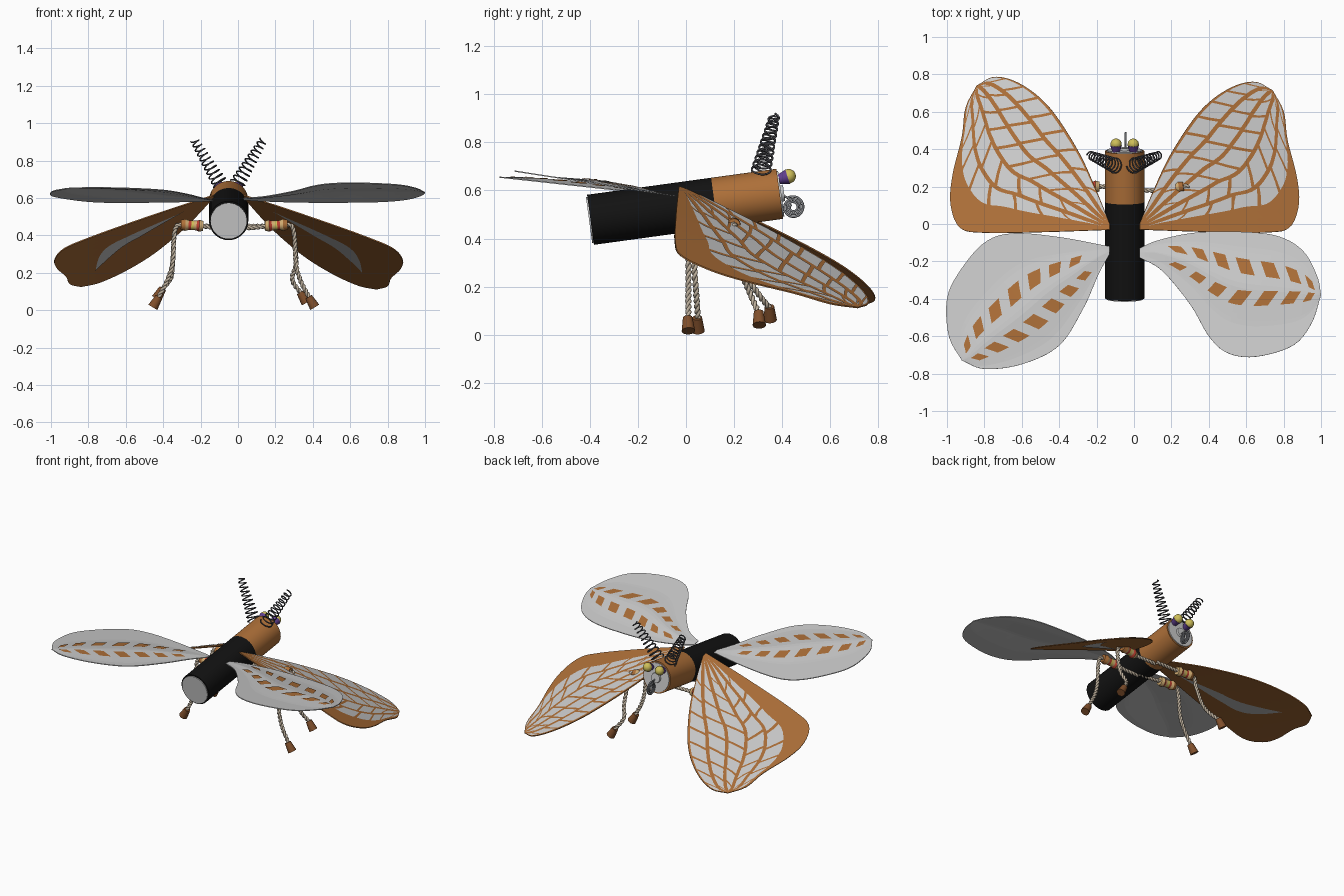
import bpy, math
from mathutils import Vector as V

if "Cube" in bpy.data.objects:
    bpy.data.objects.remove(bpy.data.objects["Cube"])

CX = -0.05   # symmetry line of the body


def mat(name, r, g, b):
    m = bpy.data.materials.new(name)
    m.diffuse_color = (r, g, b, 1)
    m.use_nodes = True
    m.node_tree.nodes["Principled BSDF"].inputs["Base Color"].default_value = m.diffuse_color
    return m


COPPER = mat("copper", 0.42, 0.16, 0.04)
BLACK = mat("black", 0.006, 0.006, 0.006)
YELLOW = mat("yellow", 0.62, 0.52, 0.10)
PURPLE = mat("purple", 0.12, 0.05, 0.28)
WIRE = mat("wire", 0.52, 0.44, 0.34)
FOOT = mat("foot_brown", 0.22, 0.08, 0.025)
TAN = mat("tan", 0.65, 0.42, 0.17)
RED = mat("red", 0.50, 0.05, 0.03)
DARK = mat("spring_steel", 0.07, 0.07, 0.08)
STEEL = mat("coil_steel", 0.22, 0.23, 0.25)


def cone(name, p, q, r1, r2, m=None, seg=32):
    p, q = V(p), V(q)
    bpy.ops.mesh.primitive_cone_add(vertices=seg, radius1=r1, radius2=r2,
                                    depth=(q - p).length, location=(p + q) / 2)
    o = bpy.context.object
    o.name = name
    o.rotation_euler = (q - p).to_track_quat('Z', 'Y').to_euler()
    if m:
        o.data.materials.append(m)
    bpy.ops.object.shade_smooth_by_angle()
    return o


def wire(name, pts, r, m):
    c = bpy.data.curves.new(name, 'CURVE')
    c.dimensions = '3D'
    c.bevel_depth, c.bevel_resolution, c.use_fill_caps = r, 2, True
    s = c.splines.new('POLY')
    s.points.add(len(pts) - 1)
    for a, b in zip(s.points, pts):
        a.co = (*b, 1)
    o = bpy.data.objects.new(name, c)
    bpy.context.collection.objects.link(o)
    c.materials.append(m)


def along(pts, t):
    """Catmull-Rom point on a list, t in 0..1 by chord length."""
    pts = [V(p) for p in pts]
    ls = [(b - a).length for a, b in zip(pts, pts[1:])]
    d, i = min(max(t, 0), 1) * sum(ls), 0
    while i < len(ls) - 1 and d > ls[i]:
        d -= ls[i]
        i += 1
    f = min(d / ls[i], 1)
    b, c = pts[i], pts[i + 1]
    a = pts[i - 1] if i else b * 2 - c
    e = pts[i + 2] if i + 2 < len(pts) else c * 2 - b
    return 0.5 * (2 * b + (c - a) * f + (2 * a - 5 * b + 4 * c - e) * f * f
                  + (3 * b - a - 3 * c + e) * f ** 3)


# ---- body: tilted cylinder in two colours with grey end caps ----
TAIL, HEAD = V((CX, -0.397, 0.478)), V((CX, 0.39, 0.586))
ax = (HEAD - TAIL).normalized()
mid = TAIL.lerp(HEAD, 0.655)
cone("rear_body", TAIL, mid, 0.105, 0.105, BLACK, 48)
cone("front_body", mid, HEAD, 0.105, 0.105, COPPER, 48)
cone("rear_cap", TAIL - ax * 0.006, TAIL + ax * 0.01, 0.096, 0.096)
cone("front_cap", HEAD - ax * 0.01, HEAD + ax * 0.006, 0.096, 0.096)
cone("front_nub", HEAD, HEAD + ax * 0.018, 0.035, 0.032)

# ---- eyes, antennae, curled tongue ----
for s, side in ((-1, "left"), (1, "right")):
    x = CX + s * 0.046
    cone(side + "_eye_base", (x, 0.378, 0.643), (x, 0.422, 0.657), 0.018, 0.031, PURPLE, 20)
    bpy.ops.mesh.primitive_uv_sphere_add(segments=20, ring_count=12, radius=0.03,
                                         location=(x, 0.427, 0.659))
    bpy.context.object.name = side + "_eye"
    bpy.context.object.data.materials.append(YELLOW)
    bpy.ops.object.shade_smooth()
    a, b = V((CX + s * 0.045, 0.31, 0.675)), V((CX + s * 0.185, 0.368, 0.91))
    d = (b - a).normalized()
    e1 = d.cross(V((0, 1, 0))).normalized()
    e2 = d.cross(e1)
    pts = []
    for i in range(181):
        t = i / 180
        w = t * 10 * math.tau
        r = 0.04 * (1 - 0.5 * t)
        pts.append(a.lerp(b, t) + (e1 * math.cos(w) + e2 * math.sin(w)) * r)
    wire(side + "_antenna", pts, 0.004, DARK)

pts = [V((CX + 0.005, 0.385, 0.585))]
for i in range(81):
    w = math.radians(120) - i / 80 * 3 * math.tau
    r = 0.046 - 0.034 * i / 80
    pts.append(V((CX + 0.005, 0.445 + r * math.cos(w), 0.53 + r * math.sin(w))))
wire("curled_tongue", pts, 0.005, STEEL)


# ---- legs: twisted wire, banded joint, foot cap ----
def leg(name, s, y0, yk, yf, df, zf):
    def P(d, y, z):
        return V((-0.02 + s * d, y, z))
    zt = 0.44 + 0.05 * y0
    path = [P(0, y0, zt), P(0.1, y0, zt), P(0.17, y0, 0.45), P(0.28, yk, 0.457),
            P(0.31, yk, 0.445), P(0.322, yk, 0.39), P(0.33, (2 * yk + yf) / 3, 0.25),
            P(df - 0.075, (yk + 2 * yf) / 3, 0.15 + zf / 3), P(df - 0.025, yf, zf + 0.045)]
    for k in (0, math.pi):
        strand = []
        for i in range(121):
            p = along(path, i / 120)
            d = (along(path, i / 120 + 0.01) - along(path, i / 120 - 0.01)).normalized()
            e1 = d.cross(V((0, 1, 0))).normalized()
            w = i / 120 * 14 * math.tau + k
            strand.append(p + (e1 * math.cos(w) + d.cross(e1) * math.sin(w)) * 0.006)
        wire(name + "_wire", strand, 0.0075, WIRE)
    a, b = P(0.165, y0, 0.45), P(0.285, yk, 0.457)
    cuts = [0, .18, .3, .42, .54, .66, .8, 1]
    rad = [.026, .032, .026, .025, .025, .026, .032, .026]
    for i, m in enumerate((TAN, RED, TAN, YELLOW, RED, TAN, COPPER)):
        cone(name + "_joint", a.lerp(b, cuts[i]), a.lerp(b, cuts[i + 1]), rad[i], rad[i + 1], m, 16)
    cone(name + "_foot", P(df - 0.033, yf - 0.003, zf + 0.055), P(df, yf, zf), 0.02, 0.028, FOOT, 20)


leg("rear_left_leg", -1, 0.03, 0.03, 0.05, 0.435, 0.016)
leg("rear_right_leg", 1, 0.01, 0.01, 0.01, 0.43, 0.016)
leg("front_left_leg", -1, 0.20, 0.20, 0.35, 0.415, 0.062)
leg("front_right_leg", 1, 0.18, 0.2, 0.305, 0.385, 0.04)


# ---- wings: sheets between a leading and a trailing edge, with raised cells ----
class Wing:
    def __init__(self, name, s, lead, trail, height):
        self.name, self.s, self.height = name, s, height
        self.lead, self.trail = lead, trail

    def at(self, u, v, dz=0.0):
        p = along(self.lead, u).lerp(along(self.trail, u), v)
        x = p.x if self.s > 0 else 2 * CX - p.x
        return (x, p.y, self.height(p.x - 0.03, p.y, u, v) + dz)

    def width(self, u):
        return (along(self.lead, u) - along(self.trail, u)).length

    def build(self, part, patches, m, dz=0.0, thick=0.0):
        """patches: (function(a, b) -> (u, v), columns, rows)"""
        verts, faces = [], []
        for f, n, k in patches:
            o = len(verts)
            verts += [self.at(*f(i / n, j / k), dz) for i in range(n + 1) for j in range(k + 1)]
            for i in range(n):
                for j in range(k):
                    q = o + i * (k + 1) + j
                    face = (q, q + k + 1, q + k + 2, q + 1)
                    faces.append(face[::-1] if self.s > 0 else face)
        me = bpy.data.meshes.new(self.name + part)
        me.from_pydata(verts, [], faces)
        if m:
            me.materials.append(m)
        ob = bpy.data.objects.new(self.name + part, me)
        bpy.context.collection.objects.link(ob)
        for p in me.polygons:
            p.use_smooth = not thick
        if thick:
            mod = ob.modifiers.new("thickness", 'SOLIDIFY')
            mod.thickness, mod.offset = thick, 0


F_LEAD = [(.03, 0), (.1, .17), (.2, .38), (.35, .6), (.5, .72), (.64, .76), (.74, .715)]
F_TRAIL = [(.03, -.03), (.4, -.042), (.7, -.045), (.83, -.02), (.88, .1), (.87, .25),
           (.82, .45), (.8, .6), (.74, .715)]


def cell(w, j, u0, u1, slant):
    def f(a, b):
        u = min(max(u0 + (u1 - u0) * a + slant * (b - 0.5), 0.03), 0.985)
        vm = 0.74 + 0.24 * min(max((u - 0.45) / 0.35, 0), 1)
        g = min(0.011 / max(w.width(u), 0.01), vm / 12)
        lo, hi = vm * j / 5 + (g if j else 0.02), vm * (j + 1) / 5 - g
        return u, lo + (hi - lo) * b
    return f, 4, 2


for s, side, b in ((1, "right", 0.34), (-1, "left", 0.31)):
    k = 1 if s > 0 else 1.035
    w = Wing(side + "_front_wing", s, [(x, y * k) for x, y in F_LEAD],
             [(x, y * k) for x, y in F_TRAIL],
             lambda x, y, u, v, b=b: 0.605 - 0.33 * x - 0.03 * x * x - b * y)
    w.build("_sheet", [(lambda a, c: (a, c), 48, 14)], COPPER, 0, 0.006)
    cells = []
    for j in range(5):
        br = [0.05 + 0.92 * ((i + (0.4 if j % 2 and 0 < i < 9 else 0)) / 9) ** 0.85 for i in range(10)]
        for u0, u1 in zip(br, br[1:]):
            cells.append(cell(w, j, u0 + 0.007, u1 - 0.007, 0.05 if j < 3 else -0.05))
    w.build("_cells", cells, None, 0.006)
    w.build("_under_streak", [(lambda a, c: (0.15 + 0.6 * a, 0.5 + (c - 0.5) * 0.16 * math.sin(math.pi * a)), 20, 2)],
            None, -0.006)

REAR = (
    ("right", 1, 0.155, (.26, .30), (.62, .46),
     [(.03, -.13), (.12, -.09), (.3, -.05), (.5, -.04), (.75, -.06), (.9, -.14), (.98, -.28), (1, -.38)],
     [(.03, -.18), (.15, -.25), (.3, -.43), (.4, -.6), (.5, -.69), (.65, -.71), (.85, -.65), (.95, -.53), (1, -.38)]),
    ("left", -1, 0.11, (.46, .46), (.76, .72),
     [(.03, -.12), (.3, -.07), (.55, -.05), (.7, -.1), (.83, -.25), (.9, -.4), (.89, -.6), (.82, -.73)],
     [(.03, -.16), (.09, -.27), (.17, -.45), (.3, -.65), (.5, -.75), (.7, -.775), (.82, -.73)]))
for side, s, c, r1, r2, lead, trail in REAR:
    m0 = (r1[0] + r2[0]) / 2
    w = Wing(side + "_rear_wing", s, lead, trail,
             lambda x, y, u, v, c=c, m0=m0: 0.57 - c * y
             + 0.016 * max(0, 1 - abs(v - m0) / 0.3) * math.sin(math.pi * u))
    w.build("_sheet", [(lambda a, d: (a, d), 40, 24)], None, 0, 0.005)
    stripes = []
    for row, sl in ((r1, 0.035), (r2, -0.035)):
        for i in range(7):
            def f(a, d, i=i, row=row, sl=sl):
                u = 0.16 + i * 0.11 + 0.06 * a + sl * (d - 0.5)
                return u, row[0] + (row[1] - row[0]) * u + (d - 0.5) * 0.12
            stripes.append((f, 3, 3))
    w.build("_stripes", stripes, COPPER, 0.006)
